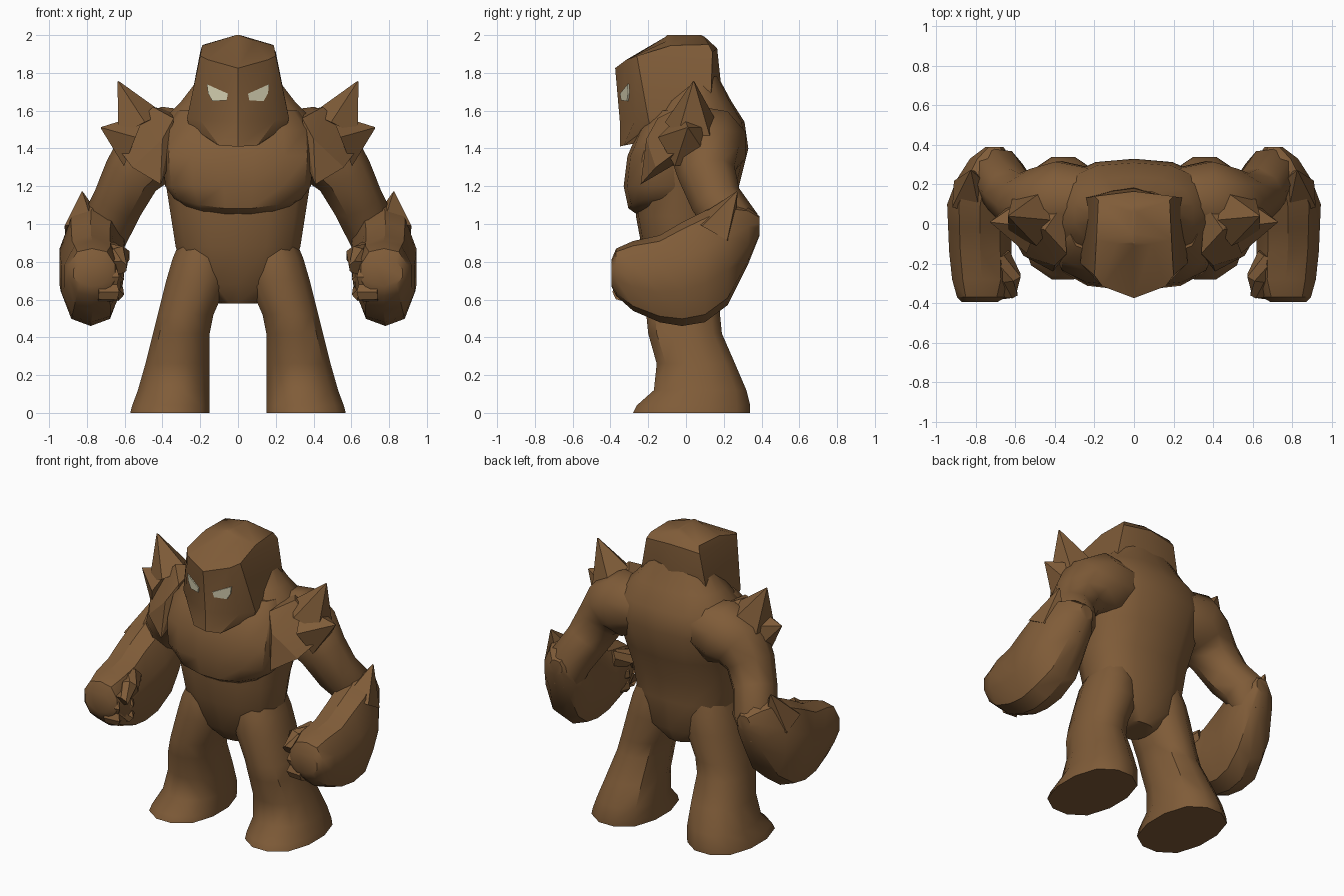
import bpy, bmesh, math
from mathutils import Vector
from mathutils.bvhtree import BVHTree

if "Cube" in bpy.data.objects:
    bpy.data.objects.remove(bpy.data.objects["Cube"])


def material(name, rgb):
    m = bpy.data.materials.new(name)
    m.use_nodes = True
    m.diffuse_color = (*rgb, 1)
    m.node_tree.nodes["Principled BSDF"].inputs["Base Color"].default_value = (*rgb, 1)
    return m


STONE = material("brown_stone", (0.215, 0.107, 0.04))
EYE = material("pale_eye", (0.70, 0.66, 0.46))


def finish(name, bm, mat=STONE, angle=40, side=1):
    if side < 0:
        for v in bm.verts:
            v.co.x *= -1
    bmesh.ops.recalc_face_normals(bm, faces=bm.faces)
    mesh = bpy.data.meshes.new(name)
    bm.to_mesh(mesh)
    bm.free()
    mesh.materials.append(mat)
    ob = bpy.data.objects.new(name, mesh)
    bpy.context.collection.objects.link(ob)
    bpy.ops.object.select_all(action="DESELECT")
    ob.select_set(True)
    bpy.context.view_layer.objects.active = ob
    if angle:
        bpy.ops.object.shade_smooth_by_angle(angle=math.radians(angle))
    return ob


def loft(rings):
    """Skin a list of closed rings and cap both ends."""
    bm = bmesh.new()
    rows = [[bm.verts.new(p) for p in r] for r in rings]
    n = len(rows[0])
    for a, b in zip(rows, rows[1:]):
        for i in range(n):
            j = (i + 1) % n
            bm.faces.new((a[i], a[j], b[j], b[i]))
    bm.faces.new(rows[0])
    bm.faces.new(rows[-1])
    return bm


def oval(u0, u1, v0, v1, n=12, power=2.5):
    """Rounded-box outline between two limits on each axis."""
    pts = []
    for i in range(n):
        t = 2 * math.pi * (i + 0.5) / n
        c, s = math.cos(t), math.sin(t)
        k = (abs(c) ** power + abs(s) ** power) ** (-1 / power)
        pts.append((c * k, s * k))
    mu, mv = max(p[0] for p in pts), max(p[1] for p in pts)
    return [((u0 + u1) / 2 + p[0] / mu * (u1 - u0) / 2,
             (v0 + v1) / 2 + p[1] / mv * (v1 - v0) / 2) for p in pts]


def stack(rows, **kw):
    """Horizontal sections: z, x0, x1, y0, y1."""
    return loft([[(x, y, z) for x, y in oval(*r, **kw)] for z, *r in rows])


def tube(path, n=9):
    """Round limb through points x, y, z, radius."""
    pts = [Vector(p[:3]) for p in path]
    rings = []
    for i, p in enumerate(pts):
        d = (pts[min(i + 1, len(pts) - 1)] - pts[max(i - 1, 0)]).normalized()
        u = d.cross(Vector((0, 1, 0.2))).normalized()
        w = d.cross(u)
        rings.append([p + path[i][3] * (u * math.cos(t) + w * math.sin(t))
                      for t in (2 * math.pi * k / n for k in range(n))])
    return loft(rings)


def spike(base, tip, r, n=5):
    return tube([(*base, r), (*tip, 0.004)], n)


# Torso
finish("torso", stack([(z, -w, w, f, b) for z, w, f, b in [
    (0.58, 0.10, -0.10, 0.12), (0.68, 0.27, -0.18, 0.18), (0.88, 0.33, -0.235, 0.20),
    (1.04, 0.355, -0.265, 0.22), (1.20, 0.38, -0.27, 0.28), (1.40, 0.43, -0.26, 0.33),
    (1.54, 0.41, -0.20, 0.31), (1.65, 0.30, -0.14, 0.24), (1.78, 0.20, -0.05, 0.17)]], n=14))

# Chest slab, its lower edge rising towards the flanks
bm = stack([(z, -w, w, f, 0.1) for z, w, f in [
    (1.05, 0.29, -0.26), (1.08, 0.34, -0.305), (1.20, 0.385, -0.33),
    (1.36, 0.40, -0.31), (1.50, 0.39, -0.25), (1.60, 0.32, -0.16)]], n=16, power=3)
for v in bm.verts:
    if v.co.z < 1.15:
        v.co.z += 0.5 * v.co.x ** 2
finish("chest", bm)

# Helmet-like head: half outlines running from front centre to back centre
half_rows = [
    [(0, -.35, 1.41), (.1, -.33, 1.415), (.26, -.19, 1.52), (.25, .1, 1.5), (0, .18, 1.5)],
    [(0, -.35, 1.54), (.2, -.27, 1.55), (.27, -.2, 1.56), (.26, .13, 1.6), (0, .2, 1.6)],
    [(0, -.375, 1.825), (.16, -.315, 1.87), (.2, -.26, 1.89), (.2, .14, 1.91), (0, .165, 1.93)],
    [(0, -.11, 1.99), (.09, -.1, 1.97), (.19, -.08, 1.945), (.18, .12, 1.95), (0, .1, 1.99)],
    [(0, -.1, 2), (.01, -.09, 2), (.01, -.05, 2), (.01, .06, 2), (0, .08, 2)]]
head = finish("head", loft([r + [(-x, y, z) for x, y, z in r[-2:0:-1]] for r in half_rows]), angle=32)
head_tree = BVHTree.FromPolygons([v.co for v in head.data.vertices],
                                 [p.vertices for p in head.data.polygons])

for side, tag in ((1, "left"), (-1, "right")):
    # Slanted eye plate laid on the face
    bm = bmesh.new()
    outline = [(.053, 1.69), (.06, 1.655), (.135, 1.65), (.158, 1.69), (.165, 1.74)]
    front = []
    for x, z in outline:
        hit = head_tree.ray_cast(Vector((x, -1, z)), Vector((0, 1, 0)))[0]
        front.append(bm.verts.new(hit - Vector((0, 0.008, 0))))
    face = bm.faces.new(front)
    ext = bmesh.ops.extrude_face_region(bm, geom=[face])["geom"]
    for v in ext:
        if isinstance(v, bmesh.types.BMVert):
            v.co.y += 0.009
    finish(tag + "_eye", bm, EYE, 0, side)

    # Leg with flared foot
    finish(tag + "_leg", stack([
        (0, .15, .57, -.28, .34), (.04, .15, .56, -.26, .34), (.12, .15, .53, -.17, .32),
        (.26, .15, .49, -.155, .26), (.42, .15, .45, -.20, .19), (.52, .13, .425, -.21, .18),
        (.70, .05, .38, -.21, .18), (.82, .05, .345, -.20, .17), (.95, .08, .29, -.15, .14)]), side=side)

    # Shoulder, upper arm and elbow
    finish(tag + "_upper_arm", tube([
        (.20, .13, 1.44, .16), (.36, .12, 1.42, .21), (.48, .10, 1.37, .19), (.56, .11, 1.26, .155),
        (.63, .16, 1.12, .14), (.69, .25, 1.0, .14), (.72, .26, .85, .10)]), side=side)

    # Gauntlet forearm, sections run from elbow to knuckles
    finish(tag + "_forearm", loft([[(x, y, z) for x, z in oval(*r, n=10)] for y, *r in [
        (.39, .66, .75, .94, 1.04), (.33, .62, .83, .79, 1.09), (.22, .60, .90, .57, 1.12),
        (.10, .61, .945, .48, 1.07), (-.02, .62, .94, .46, 1.01), (-.14, .62, .935, .48, .94),
        (-.28, .62, .92, .54, .91), (-.37, .65, .895, .62, .87), (-.395, .69, .87, .67, .81)]]),
        side=side, angle=30)
    finish(tag + "_elbow_spike", spike((.81, .15, .96), (.825, .27, 1.17), .13), side=side, angle=20)

    # Thumb and curled fingers
    finish(tag + "_thumb", tube([(.68, -.16, .85, .06), (.625, -.27, .83, .058),
                                 (.63, -.35, .77, .045)], 7), side=side, angle=35)
    for i, z in enumerate((0.64, 0.72)):
        finish(f"{tag}_finger_{i + 1}", tube([
            (.74, -.34, z, .05), (.66, -.335, z, .052), (.65, -.27, z, .05), (.69, -.18, z, .04)], 7),
            side=side, angle=35)

    # Shoulder armour plate with two spikes
    bm = bmesh.new()
    for p in [(.34, -.15, 1.56), (.41, -.24, 1.21), (.36, .1, 1.60), (.37, -.17, 1.3), (.56, -.16, 1.30),
              (.65, 0, 1.42), (.61, .17, 1.45), (.42, .24, 1.5), (.45, -.03, 1.62), (.4, -.21, 1.45)]:
        bm.verts.new(p)
    bmesh.ops.convex_hull(bm, input=bm.verts)
    finish(tag + "_shoulder_plate", bm, side=side, angle=25)
    finish(tag + "_upper_spike", spike((.52, .03, 1.52), (.635, .04, 1.755), .145), side=side, angle=20)
    finish(tag + "_outer_spike", spike((.55, .01, 1.44), (.725, .01, 1.51), .16), side=side, angle=20)
